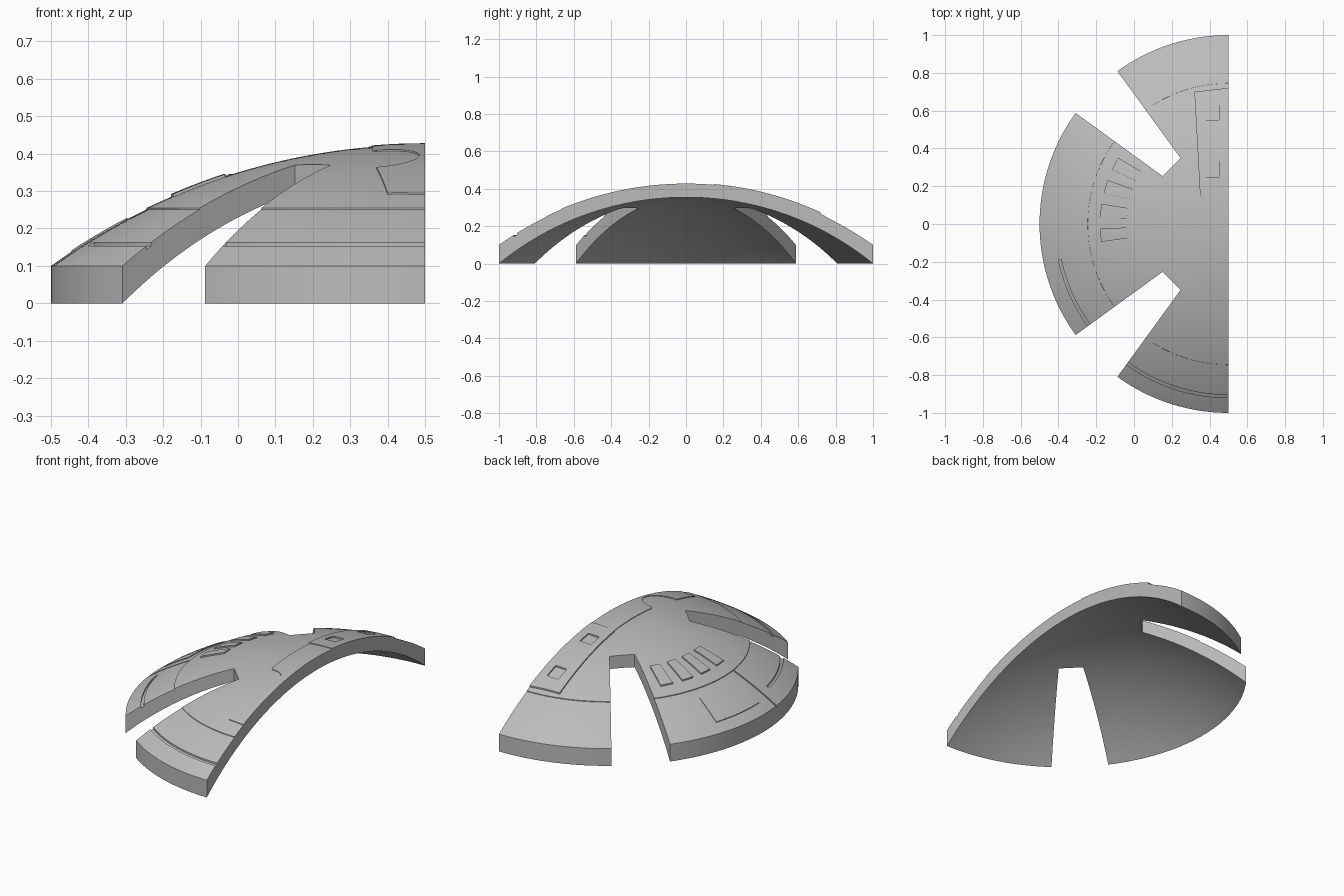
import bpy, bmesh
from math import sin, cos, pi, radians, sqrt
from mathutils import Vector

if "Cube" in bpy.data.objects:
    bpy.data.objects.remove(bpy.data.objects["Cube"])

grey = bpy.data.materials.new("hull grey")
grey.use_nodes = True
grey.diffuse_color = (0.5, 0.5, 0.5, 1)
grey.node_tree.nodes["Principled BSDF"].inputs["Base Color"].default_value = (0.5, 0.5, 0.5, 1)

AXIS_X = 0.5      # the dome's axis lies on the cut side
STEP_R = 0.745    # ring where the upper dome stands slightly proud


def cap(r, rise, base):
    """Height of a spherical cap of unit base radius."""
    big = (1 + rise * rise) / (2 * rise)
    return base + sqrt(big * big - r * r) - big + rise


def outer(r):
    return cap(r, 0.32, 0.1) + (0.004 if r <= STEP_R else 0)


def inner(r):
    return cap(r, 0.355, 0)


def polar(r, deg):
    """Point around the dome axis; 0 points to -x, 90 to +y."""
    return (-r * cos(radians(deg)), r * sin(radians(deg)))


def arc(r, a0, a1, n=16):
    return [polar(r, a0 + (a1 - a0) * i / n) for i in range(n + 1)]


def sector(r0, r1, a0, a1):
    return arc(r0, a0, a1) + arc(r1, a1, a0)


def rect(x0, x1, y0, y1):
    return [(x0, y0), (x1, y0), (x1, y1), (x0, y1)]


def make_object(name, bm):
    bmesh.ops.recalc_face_normals(bm, faces=bm.faces[:])
    mesh = bpy.data.meshes.new(name)
    bm.to_mesh(mesh)
    bm.free()
    mesh.materials.append(grey)
    ob = bpy.data.objects.new(name, mesh)
    ob.location.x = AXIS_X
    bpy.context.collection.objects.link(ob)
    return ob


def lathe(name, low, high):
    """Solid of revolution between two height functions."""
    radii = sorted([i / 28 for i in range(29)] + [STEP_R, STEP_R + 0.0005])
    points = [(r, low(r)) for r in radii] + [(r, high(r)) for r in reversed(radii)]
    bm = bmesh.new()
    verts = [bm.verts.new((r, 0, z)) for r, z in points]
    edges = [bm.edges.new(pair) for pair in zip(verts, verts[1:])]
    bmesh.ops.spin(bm, geom=verts + edges, cent=(0, 0, 0), axis=(0, 0, 1),
                   angle=2 * pi, steps=144)
    bmesh.ops.remove_doubles(bm, verts=bm.verts[:], dist=0.0001)
    return make_object(name, bm)


def prism(outline):
    bm = bmesh.new()
    face = bm.faces.new([bm.verts.new((x, y, -0.3)) for x, y in outline])
    top = bmesh.ops.extrude_face_region(bm, geom=[face])["geom"]
    bmesh.ops.translate(bm, vec=Vector((0, 0, 1.2)),
                        verts=[g for g in top if isinstance(g, bmesh.types.BMVert)])
    return make_object("cutter", bm)


def boolean(ob, cutter, operation):
    mod = ob.modifiers.new("cut", 'BOOLEAN')
    mod.operation, mod.solver, mod.object = operation, 'EXACT', cutter
    bpy.ops.object.select_all(action='DESELECT')
    bpy.context.view_layer.objects.active = ob
    ob.select_set(True)
    bpy.ops.object.modifier_apply(modifier=mod.name)
    bpy.data.objects.remove(cutter)


def plate(name, outline, height, holes=(), low=-0.015):
    """Piece of dome skin standing proud of the surface, cut to an outline."""
    ob = lathe(name, lambda r: outer(r) + low, lambda r: outer(r) + height)
    boolean(ob, prism(outline), 'INTERSECT')
    for hole in holes:
        boolean(ob, prism(hole), 'DIFFERENCE')
    return ob


# Half dome shell with two wedge slots
slot = [polar(1.5, 54), polar(0.43, 54), polar(0.43, 36), polar(1.5, 36)]
footprint = [(0, 1.5)] + slot + [(x, -y) for x, y in reversed(slot)] + [(0, -1.5)]
shell = lathe("dome_shell", inner, outer)
boolean(shell, prism(footprint), 'INTERSECT')

# Grooves near the rim of the front and side legs
for a0, a1 in ((-12, -36.5), (-53.5, -91)):
    boolean(shell, plate("groove", sector(0.905, 0.92, a0, a1), 0.02, low=-0.01), 'DIFFERENCE')

# Radial seam on the side leg
boolean(shell, plate("seam", sector(STEP_R + 0.002, 1.05, -7.4, -6.8), 0.02, low=-0.006),
        'DIFFERENCE')

# Back leg panel with two square openings
windows = [rect(-0.12, -0.05, y, y + 0.08) for y in (0.25, 0.55)]
plate("back_panel", [(0, 0.15), (-0.15, 0.15), (-0.18, 0.70), (0, 0.72)], 0.008, windows)

# Central strip running forward, with a round bite in its side
bite = [(-0.13 + 0.115 * sin(t * pi / 16), -0.33 + 0.115 * cos(t * pi / 16)) for t in range(17)]
plate("front_strip", [(0, 0.15), (-0.145, 0.15), (-0.14, -0.2)] + bite
      + [(-0.1, -0.655), (0, -0.665)], 0.004)

# Row of raised bars on the side leg
for i in range(4):
    mid = 28 - 11 * i
    plate(f"bar_{i + 1}", sector(0.54, 0.68, mid - 3, mid + 3), 0.008)

# Rectangular hatch on the side leg
plate("side_hatch", sector(0.8, 0.945, -2, 18), 0.004)

# Smooth the domes, keep the cut edges sharp
bpy.ops.object.select_all(action='DESELECT')
for ob in bpy.context.scene.objects:
    if ob.type == 'MESH' and grey.name in ob.data.materials:
        ob.select_set(True)
        bpy.context.view_layer.objects.active = ob
bpy.ops.object.shade_smooth_by_angle(angle=radians(25))
